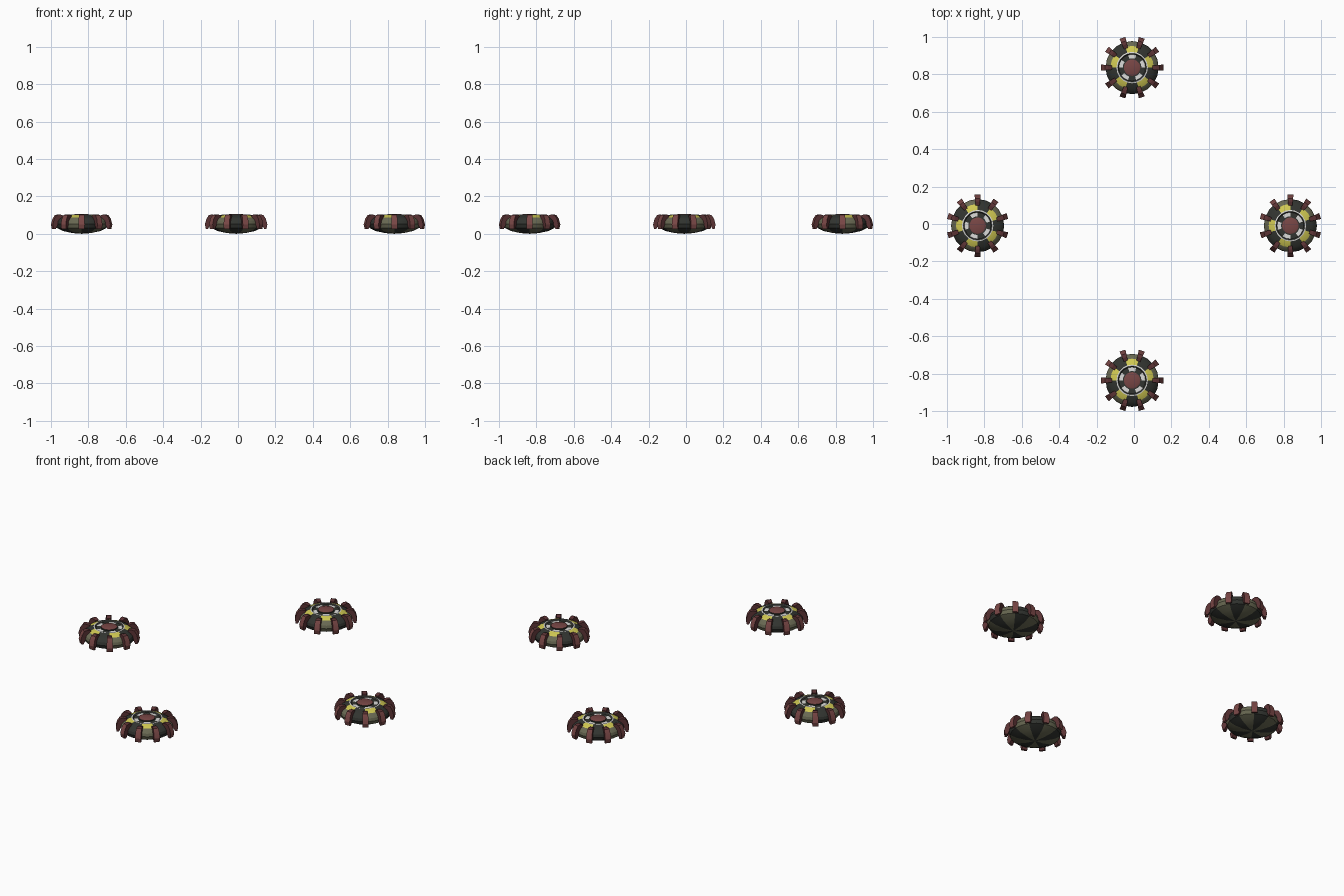
import bpy, bmesh, math
from mathutils import Matrix, Vector

cube = bpy.data.objects.get("Cube")
if cube:
    bpy.data.objects.remove(cube)


def material(name, rgb):
    m = bpy.data.materials.new(name)
    m.use_nodes = True
    m.diffuse_color = (*rgb, 1)
    m.node_tree.nodes["Principled BSDF"].inputs["Base Color"].default_value = (*rgb, 1)
    return m


DARK, OLIVE, YELLOW, WHITE, RED, MAROON = range(6)
MATS = [
    material("dark_metal", (0.031, 0.034, 0.029)),
    material("olive_metal", (0.14, 0.14, 0.085)),
    material("yellow_paint", (0.63, 0.58, 0.085)),
    material("pale_grey", (0.72, 0.72, 0.70)),
    material("brick_red", (0.19, 0.062, 0.06)),
    material("dark_maroon", (0.105, 0.033, 0.035)),
]
SIDES, CLAWS = 20, 10


def finish(bm, name, place):
    bmesh.ops.recalc_face_normals(bm, faces=bm.faces)
    mesh = bpy.data.meshes.new(name)
    bm.to_mesh(mesh)
    bm.free()
    for m in MATS:
        mesh.materials.append(m)
    obj = bpy.data.objects.new(name, mesh)
    bpy.context.collection.objects.link(obj)
    obj.matrix_world = place
    bpy.context.view_layer.objects.active = obj
    bpy.ops.object.select_all(action="DESELECT")
    obj.select_set(True)
    bpy.ops.object.shade_smooth_by_angle(angle=math.radians(20))


def lathe(name, profile, place):
    """Profile rows: radius, height, colour of even and odd sectors up to the next row."""
    bm = bmesh.new()
    rings = []
    for r, z, *_ in profile:
        if r == 0:
            rings.append([bm.verts.new((0, 0, z))] * SIDES)
        else:
            rings.append([bm.verts.new((r * math.cos(a), r * math.sin(a), z))
                          for a in (math.tau * i / SIDES for i in range(SIDES))])
    for row, low, high in zip(profile, rings, rings[1:]):
        for i in range(SIDES):
            j = (i + 1) % SIDES
            corners = list(dict.fromkeys((low[i], low[j], high[j], high[i])))
            face = bm.faces.new(corners)
            face.material_index = row[2 + (i * CLAWS // SIDES) % 2]
    finish(bm, name, place)


# Bowl, shoulder, painted band, pale rim and recessed ring
BODY = [
    (0, 0, OLIVE, DARK), (0.05, 0.004, OLIVE, DARK), (0.10, 0.015, OLIVE, DARK),
    (0.134, 0.032, OLIVE, DARK), (0.142, 0.052, OLIVE, DARK),
    (0.138, 0.068, OLIVE, DARK), (0.128, 0.08, OLIVE, DARK),
    (0.116, 0.088, YELLOW, DARK), (0.084, 0.101, WHITE, WHITE),
    (0.077, 0.102, DARK, DARK), (0.071, 0.096, WHITE, DARK),
    (0.050, 0.096, DARK, DARK), (0, 0.096),
]
CAP = [
    (0.044, 0.094, DARK, DARK), (0.044, 0.102, RED, RED),
    (0.036, 0.105, RED, RED), (0, 0.106),
]
# Hooked claw outline, radius and height
CLAW = [(0.108, 0.098), (0.128, 0.104), (0.146, 0.1), (0.159, 0.08), (0.167, 0.05),
        (0.162, 0.026), (0.15, 0.026), (0.138, 0.05), (0.13, 0.076), (0.108, 0.088)]


def claws(name, place):
    bm = bmesh.new()
    for k in range(CLAWS):
        turn = Matrix.Rotation(math.tau * k / CLAWS, 3, "Z")
        # each claw flares slightly outward
        left, right = ([bm.verts.new(turn @ Vector((r, s * 0.1 * r, z))) for r, z in CLAW]
                       for s in (-1, 1))
        for side in (left, right):
            bm.faces.new(side).material_index = MAROON
        for i in range(len(CLAW)):
            j = (i + 1) % len(CLAW)
            face = bm.faces.new((left[i], left[j], right[j], right[i]))
            face.material_index = RED if 2 <= i <= 5 else MAROON
    finish(bm, name, place)


# Four discs on a cross; the side pair is turned a quarter
for label, x, y, quarter in (("front", -0.01, -0.836, 0), ("back", -0.01, 0.836, 0),
                             ("left", 0.836, -0.009, 1), ("right", -0.836, -0.009, 1)):
    place = (Matrix.Translation((x, y, 0))
             @ Matrix.Rotation(math.pi / 2 * quarter, 4, "Z"))
    lathe(label + "_disc_body", BODY, place)
    lathe(label + "_disc_cap", CAP, place)
    claws(label + "_disc_claws", place)
